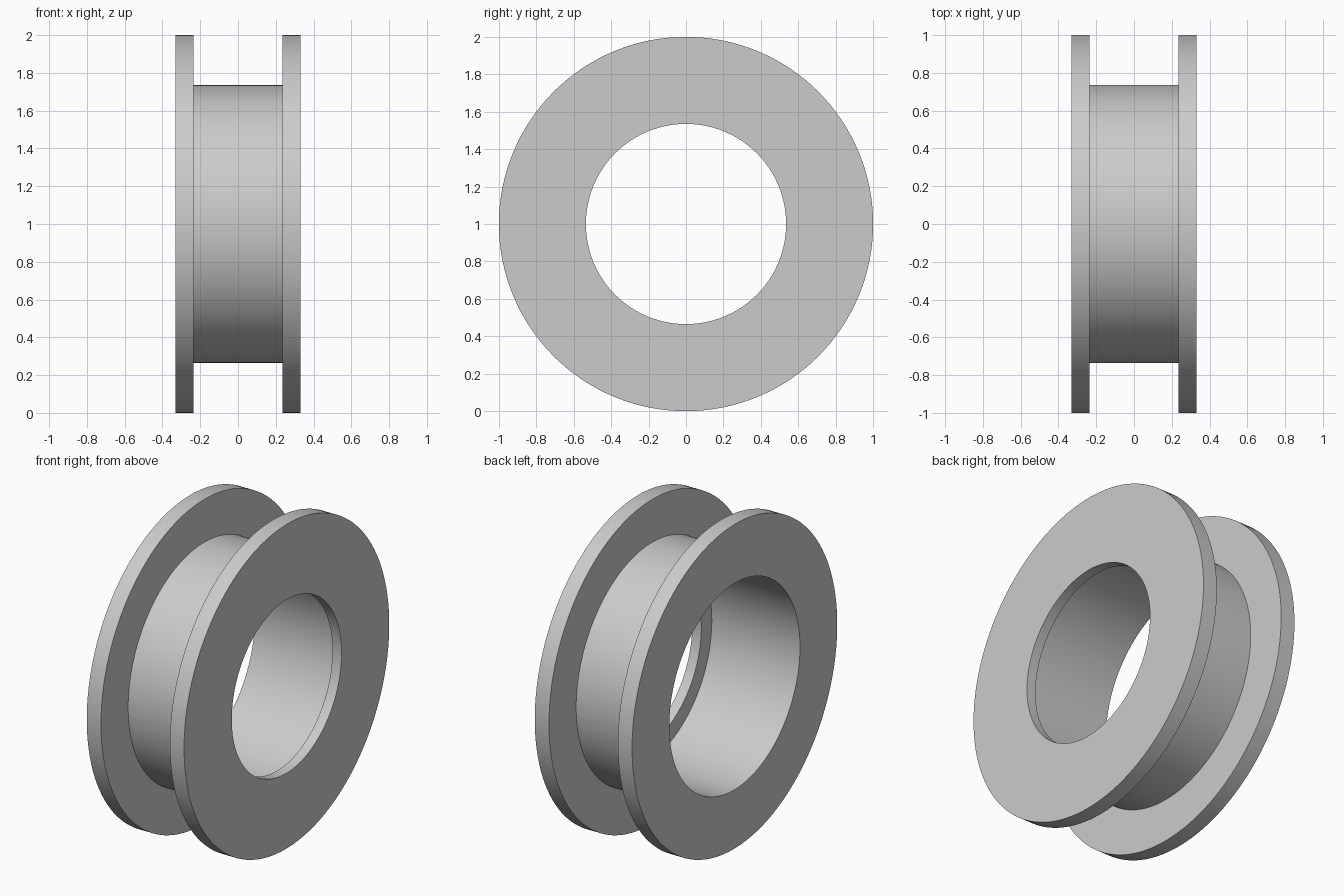
import bpy, bmesh, math
from mathutils import Vector

cube = bpy.data.objects.get("Cube")
if cube:
    bpy.data.objects.remove(cube, do_unlink=True)

SEGMENTS = 128
HALF_WIDTH = 0.332      # outer faces of the flanges
GROOVE = 0.235          # inner faces of the flanges
LIP = 0.27              # step inside the bore
R_FLANGE, R_DRUM, R_BORE, R_LIP = 1.0, 0.735, 0.637, 0.535

grey = bpy.data.materials.new("plain grey")
grey.use_nodes = True
colour = (0.6, 0.6, 0.6, 1)
grey.diffuse_color = colour
grey.node_tree.nodes["Principled BSDF"].inputs["Base Color"].default_value = colour

# Closed cross-section as (x, radius): flanges, drum, bore and retaining lip
profile = [
    (-HALF_WIDTH, R_BORE), (-HALF_WIDTH, R_FLANGE), (-GROOVE, R_FLANGE),
    (-GROOVE, R_DRUM), (GROOVE, R_DRUM), (GROOVE, R_FLANGE),
    (HALF_WIDTH, R_FLANGE), (HALF_WIDTH, R_LIP), (LIP, R_LIP), (LIP, R_BORE),
]

# Turn the cross-section around the x axis
bm = bmesh.new()
verts = [bm.verts.new((x, 0, r)) for x, r in profile]
edges = [bm.edges.new((v, verts[(i + 1) % len(verts)])) for i, v in enumerate(verts)]
bmesh.ops.spin(bm, geom=verts + edges, cent=Vector(), axis=Vector((1, 0, 0)),
               angle=math.tau, steps=SEGMENTS, use_merge=True)
bmesh.ops.remove_doubles(bm, verts=bm.verts, dist=1e-5)
bmesh.ops.recalc_face_normals(bm, faces=bm.faces)

mesh = bpy.data.meshes.new("flanged_bushing")
bm.to_mesh(mesh)
bm.free()
mesh.materials.append(grey)
bushing = bpy.data.objects.new("flanged_bushing", mesh)
bushing.location.z = R_FLANGE
bpy.context.collection.objects.link(bushing)

# Smooth round walls, crisp rims
bpy.ops.object.select_all(action="DESELECT")
bushing.select_set(True)
bpy.context.view_layer.objects.active = bushing
bpy.ops.object.shade_smooth_by_angle(angle=math.radians(30))
